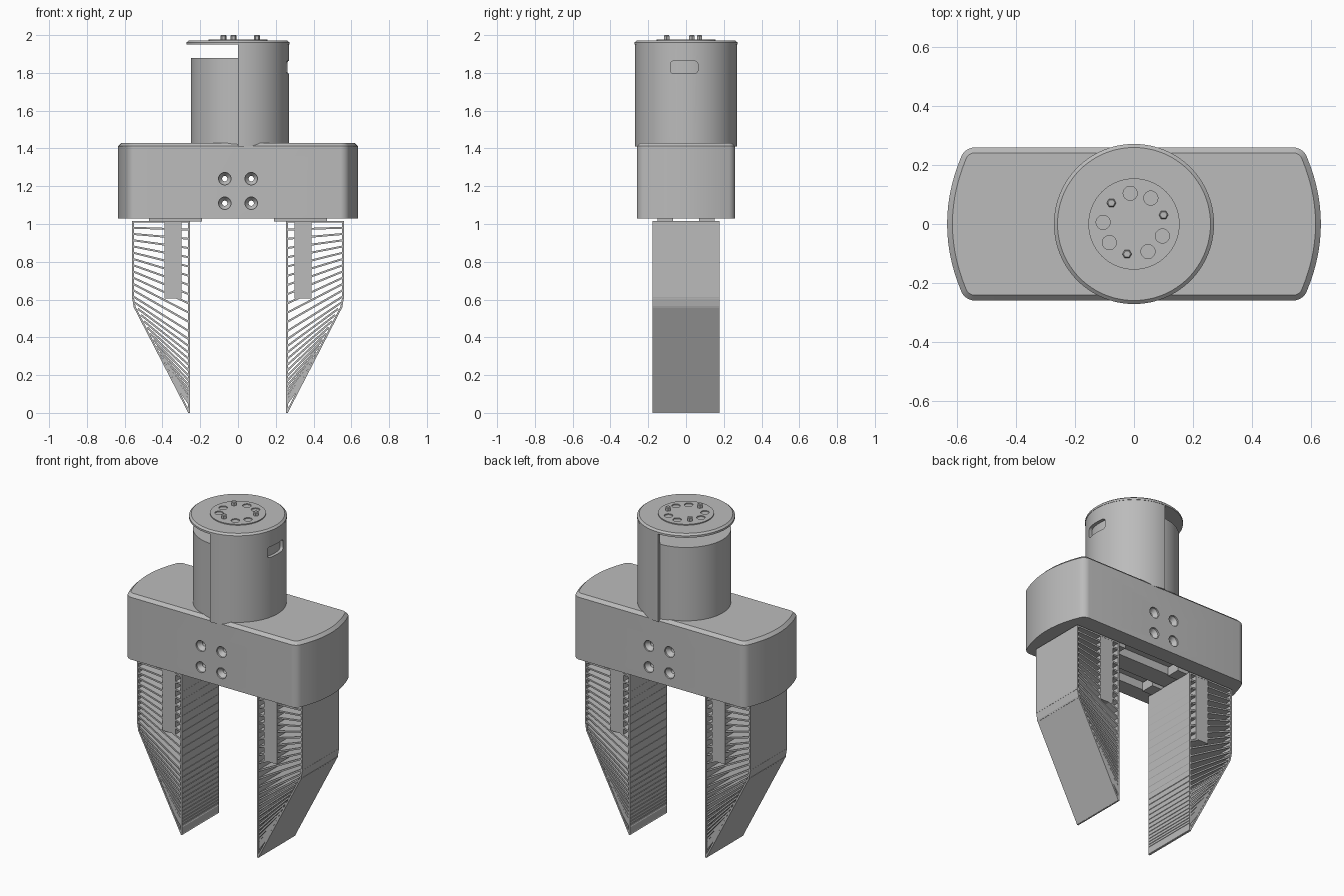
import bpy, bmesh
from math import sin, cos, pi, radians
from mathutils import Matrix, Vector

cube = bpy.data.objects.get("Cube")
if cube:
    bpy.data.objects.remove(cube, do_unlink=True)

grey = bpy.data.materials.new("plain grey")
grey.use_nodes = True
grey.diffuse_color = (0.5, 0.5, 0.5, 1)
grey.node_tree.nodes["Principled BSDF"].inputs["Base Color"].default_value = (0.5, 0.5, 0.5, 1)


def finish(name, bm):
    bmesh.ops.recalc_face_normals(bm, faces=bm.faces)
    mesh = bpy.data.meshes.new(name)
    bm.to_mesh(mesh)
    bm.free()
    mesh.materials.append(grey)
    obj = bpy.data.objects.new(name, mesh)
    bpy.context.collection.objects.link(obj)
    return obj


def activate(obj):
    bpy.ops.object.select_all(action='DESELECT')
    obj.select_set(True)
    bpy.context.view_layer.objects.active = obj


def prism(bm, points, lo, hi, axis='z'):
    """Extrude a flat outline along z or y."""
    def place(p, h):
        return (p[0], p[1], h) if axis == 'z' else (p[0], h, p[1])
    rings = [[bm.verts.new(place(p, h)) for p in points] for h in (lo, hi)]
    n = len(points)
    bm.faces.new(rings[0])
    bm.faces.new(rings[1])
    for i in range(n):
        j = (i + 1) % n
        bm.faces.new((rings[0][i], rings[0][j], rings[1][j], rings[1][i]))


def lathe(bm, profile, steps, matrix=Matrix()):
    """Revolve (radius, height) points around z, closing both ends."""
    rings = []
    for r, h in profile:
        rings.append([bm.verts.new(matrix @ Vector((r * cos(2 * pi * k / steps),
                     r * sin(2 * pi * k / steps), h))) for k in range(steps)])
    bm.faces.new(rings[0])
    bm.faces.new(rings[-1])
    for a, b in zip(rings, rings[1:]):
        for k in range(steps):
            m = (k + 1) % steps
            bm.faces.new((a[k], a[m], b[m], b[k]))


def turned(name, profile, steps=64, matrix=Matrix()):
    bm = bmesh.new()
    lathe(bm, profile, steps, matrix)
    return finish(name, bm)


def bar(bm, p, q, t, depth):
    """Straight strip between two points in the x-z plane."""
    p, q = Vector(p), Vector(q)
    d = (q - p).normalized() * t / 2
    n = Vector((-d.y, d.x))
    prism(bm, [p - d + n, q + d + n, q + d - n, p - d - n], -depth, depth, 'y')


def cut(obj, cutter):
    cutter.hide_render = True
    mod = obj.modifiers.new("cut", 'BOOLEAN')
    mod.object = cutter
    mod.operation = 'DIFFERENCE'
    mod.solver = 'EXACT'
    activate(obj)
    bpy.ops.object.modifier_apply(modifier=mod.name)
    bpy.data.objects.remove(cutter, do_unlink=True)


def mirror(obj):
    obj.modifiers.new("mirror", 'MIRROR').use_mirror_merge = False


# Housing: straight long sides, bowed ends, rounded corners, chamfered top
half = [(0.635 - 0.062 * (k / 8) ** 2, 0.26 * k / 8) for k in range(-8, 9)]
bm = bmesh.new()
prism(bm, half + [(-x, -y) for x, y in half], 1.03, 1.43)
corners = [e for e in bm.edges if abs(e.verts[0].co.z - e.verts[1].co.z) > 0.1
           and abs(e.verts[0].co.y) > 0.259]
bmesh.ops.bevel(bm, geom=corners, offset=0.03, segments=5, profile=0.5, affect='EDGES')
rim = [e for e in bm.edges if all(v.co.z > 1.42 for v in e.verts)]
bmesh.ops.bevel(bm, geom=rim, offset=0.018, segments=1, affect='EDGES')
housing = finish("housing", bm)

# Countersunk bolt holes right through the housing
bore = [(0.033, -0.3), (0.033, -0.25), (0.014, -0.225),
        (0.014, 0.225), (0.033, 0.25), (0.033, 0.3)]
for x in (-0.07, 0.07):
    for z in (1.11, 1.24):
        turn = Matrix.Translation((x, 0, z)) @ Matrix.Rotation(radians(90), 4, 'X')
        cut(housing, turned("hole_cutter", bore, 32, turn))

# Two guide slots in the underside
for y in (-0.11, 0.11):
    bm = bmesh.new()
    prism(bm, [(-0.5, y - 0.05), (0.5, y - 0.05), (0.5, y + 0.05), (-0.5, y + 0.05)], 0.9, 1.08)
    cut(housing, finish("slot_cutter", bm))

# Inner column and the half shell around its left side
turned("inner_column", [(0.25, 1.4), (0.25, 1.88)], 96)
arc = [radians(-90 + 180 * k / 48) for k in range(49)]
bm = bmesh.new()
prism(bm, [(0.27 * cos(a), 0.27 * sin(a)) for a in arc]
      + [(0.25 * cos(a), 0.25 * sin(a)) for a in reversed(arc)], 1.41, 1.955)
shell = finish("half_shell", bm)

# Rounded window in the shell
bm = bmesh.new()
window = []
for cy, cz, start in ((0.045, 1.845, 0), (-0.065, 1.845, 90), (-0.065, 1.815, 180), (0.045, 1.815, 270)):
    for k in range(6):
        a = radians(start + 18 * k)
        window.append((cy + 0.018 * cos(a), cz + 0.018 * sin(a)))
prism(bm, window, 0.2, 0.32)
for v in bm.verts:
    v.co = (v.co.z, v.co.x, v.co.y)
cut(shell, finish("window_cutter", bm))

# Cap with chamfered rim and raised flange disc
turned("cap", [(0.272, 1.95), (0.272, 1.962), (0.26, 1.972)], 96)
flange = turned("flange_disc", [(0.155, 1.965), (0.155, 1.978)])

# Ring of nine: every third place holds a pin, the others are bores
for k in range(9):
    a = radians(17 + 40 * k)
    at = Matrix.Translation((0.105 * cos(a), 0.105 * sin(a), 0))
    if k % 3 == 0:
        turned("flange_pin", [(0.016, 1.96), (0.016, 1.996), (0.012, 2.0)], 6, at)
    else:
        cut(flange, turned("bore_cutter", [(0.024, 1.9), (0.024, 2.1)], 24, at))

# Finger skin: slim closed frame tapering to the tip
depth = 0.178
frame = [(0.26, 1.012), (0.26, 0.005), (0.547, 0.56), (0.556, 0.61), (0.556, 1.012)]
bm = bmesh.new()
for p, q in zip(frame, frame[1:] + frame[:1]):
    bar(bm, p, q, 0.01, depth)
mirror(finish("finger_skin", bm))

# Finger spine: solid block in the upper half
bm = bmesh.new()
prism(bm, [(0.3, 0.605), (0.39, 0.605), (0.39, 1.012), (0.3, 1.012)], -depth + 0.001, depth - 0.001, 'y')
mirror(finish("finger_spine", bm))

# Finger ribs: fan from level at the top to steep near the tip
bm = bmesh.new()
count = 26
for k in range(count):
    z = 0.98 - 0.83 * k / (count - 1)
    x = 0.556 if z > 0.6 else 0.26 + 0.296 * z / 0.6
    drop = (x - 0.26) * (1 - z) * 1.6
    bar(bm, (x - 0.004, z), (0.26, z - drop), 0.01, depth - 0.002)
mirror(finish("finger_ribs", bm))

# Sliding rails joining the fingers to the housing slots
for y in (-0.11, 0.11):
    bm = bmesh.new()
    prism(bm, [(0.19, y - 0.042), (0.47, y - 0.042), (0.47, y + 0.042), (0.19, y + 0.042)], 1.014, 1.07)
    mirror(finish("finger_rail", bm))

# Smooth curved faces, keep hard edges
for obj in list(bpy.context.collection.objects):
    if obj.type == 'MESH':
        activate(obj)
        bpy.ops.object.shade_smooth_by_angle(angle=radians(25))
